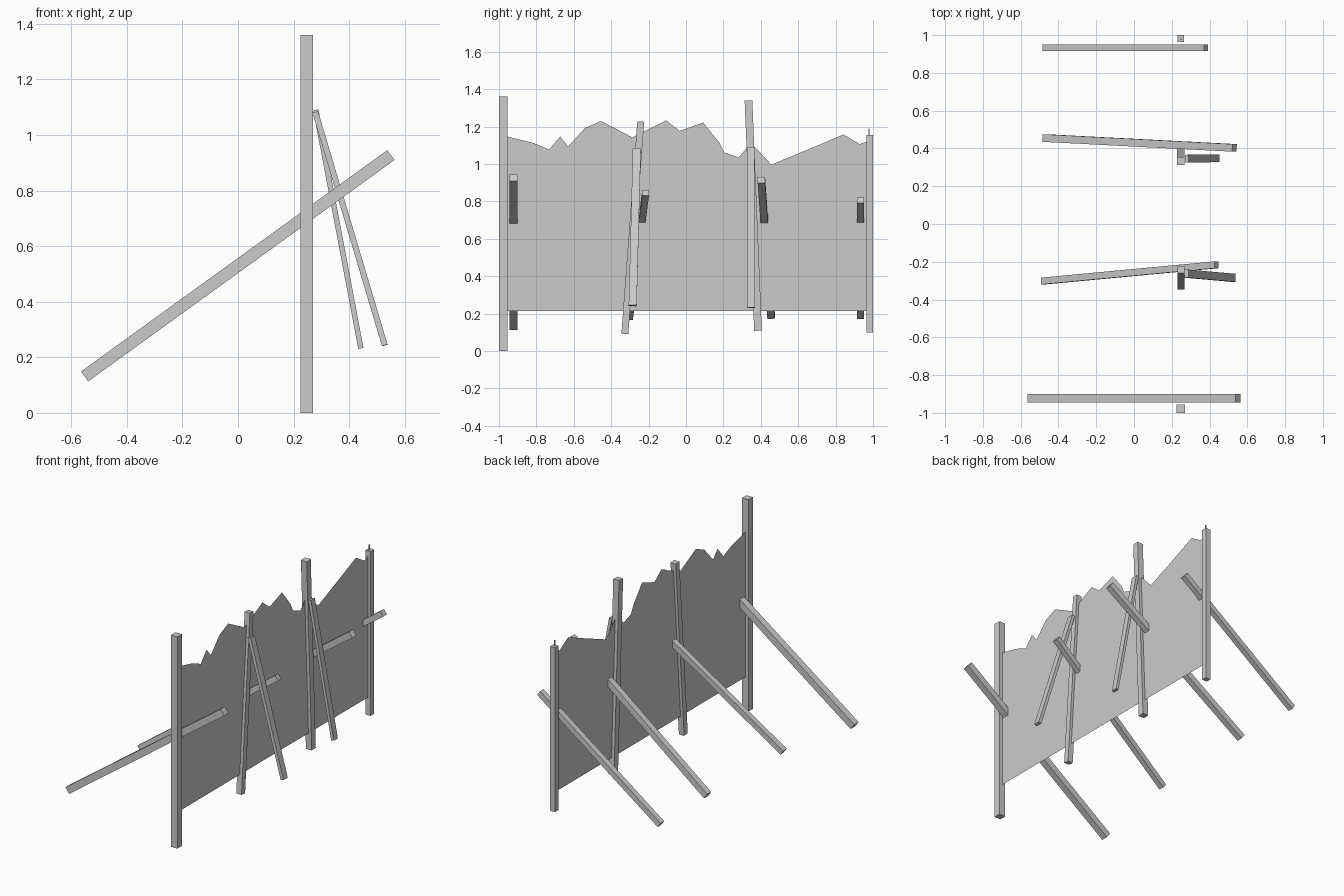
import bpy
import bmesh
from mathutils import Vector, Matrix

if "Cube" in bpy.data.objects:
    bpy.data.objects.remove(bpy.data.objects["Cube"])

POST_X = 0.248


def beam(name, start, end, width, depth, side):
    """Square-cut timber from start to end; width runs along the side hint."""
    a, b = Vector(start), Vector(end)
    axis = (b - a).normalized()
    u = Vector(side)
    u = (u - axis * u.dot(axis)).normalized()
    v = axis.cross(u)
    rot = Matrix((u, v, axis)).transposed().to_4x4()
    bm = bmesh.new()
    bmesh.ops.create_cube(bm, size=1)
    for p in bm.verts:
        p.co = Vector((p.co.x * width, p.co.y * depth, p.co.z * (b - a).length))
    mesh = bpy.data.meshes.new(name)
    bm.to_mesh(mesh)
    bm.free()
    obj = bpy.data.objects.new(name, mesh)
    obj.matrix_world = Matrix.Translation((a + b) / 2) @ rot
    bpy.context.collection.objects.link(obj)
    return obj


# Upright posts: bottom (y, z), top (y, z), thickness
posts = [
    (-0.978, 0.0, -0.978, 1.36, 0.045),
    (-0.327, 0.092, -0.242, 1.227, 0.037),
    (0.385, 0.109, 0.334, 1.34, 0.041),
    (0.982, 0.10, 0.982, 1.155, 0.035),
]
for i, (y0, z0, y1, z1, t) in enumerate(posts, 1):
    beam(f"post_{i}", (POST_X, y0, z0), (POST_X, y1, z1), t, t, (1, 0, 0))

# Small nail standing on the last post
beam("post_nail", (POST_X, 0.978, 1.15), (POST_X, 0.978, 1.19), 0.006, 0.006, (1, 0, 0))

# Long diagonal braces piercing the panel, all at the same slope
braces = [
    (-0.552, -0.922, 0.55, -0.922, 0.044),
    (-0.482, -0.302, 0.437, -0.216, 0.036),
    (-0.472, 0.455, 0.532, 0.403, 0.040),
    (-0.475, 0.933, 0.381, 0.933, 0.036),
]
for i, (x0, y0, x1, y1, t) in enumerate(braces, 1):
    beam(f"diagonal_brace_{i}", (x0, y0, 0.53 + 0.7227 * x0),
         (x1, y1, 0.53 + 0.7227 * x1), t, t, (0, 1, 0))

# Thin props leaning against the two middle posts
beam("leaning_prop_1", (0.528, -0.285, 0.243), (0.278, -0.263, 1.082), 0.043, 0.021, (0, 1, 0))
beam("leaning_prop_2", (0.442, 0.348, 0.232), (0.280, 0.346, 1.090), 0.041, 0.019, (0, 1, 0))

# Sheet panel with a ragged upper edge (y, z)
ragged = [
    (-0.965, 1.149), (-0.823, 1.115), (-0.732, 1.078), (-0.673, 1.147),
    (-0.63, 1.094), (-0.54, 1.193), (-0.454, 1.23), (-0.288, 1.143),
    (-0.106, 1.233), (-0.034, 1.177), (0.092, 1.222), (0.178, 1.115),
    (0.205, 1.062), (0.28, 1.035), (0.323, 1.083), (0.36, 1.10),
    (0.457, 0.997), (0.665, 1.083), (0.842, 1.158), (0.928, 1.107),
    (0.972, 1.122),
]
outline = [(-0.965, 0.215), (0.972, 0.215)] + ragged[::-1]
mesh = bpy.data.meshes.new("fence_panel")
mesh.from_pydata([(POST_X, y, z) for y, z in outline], [], [list(range(len(outline)))])
bpy.context.collection.objects.link(bpy.data.objects.new("fence_panel", mesh))
